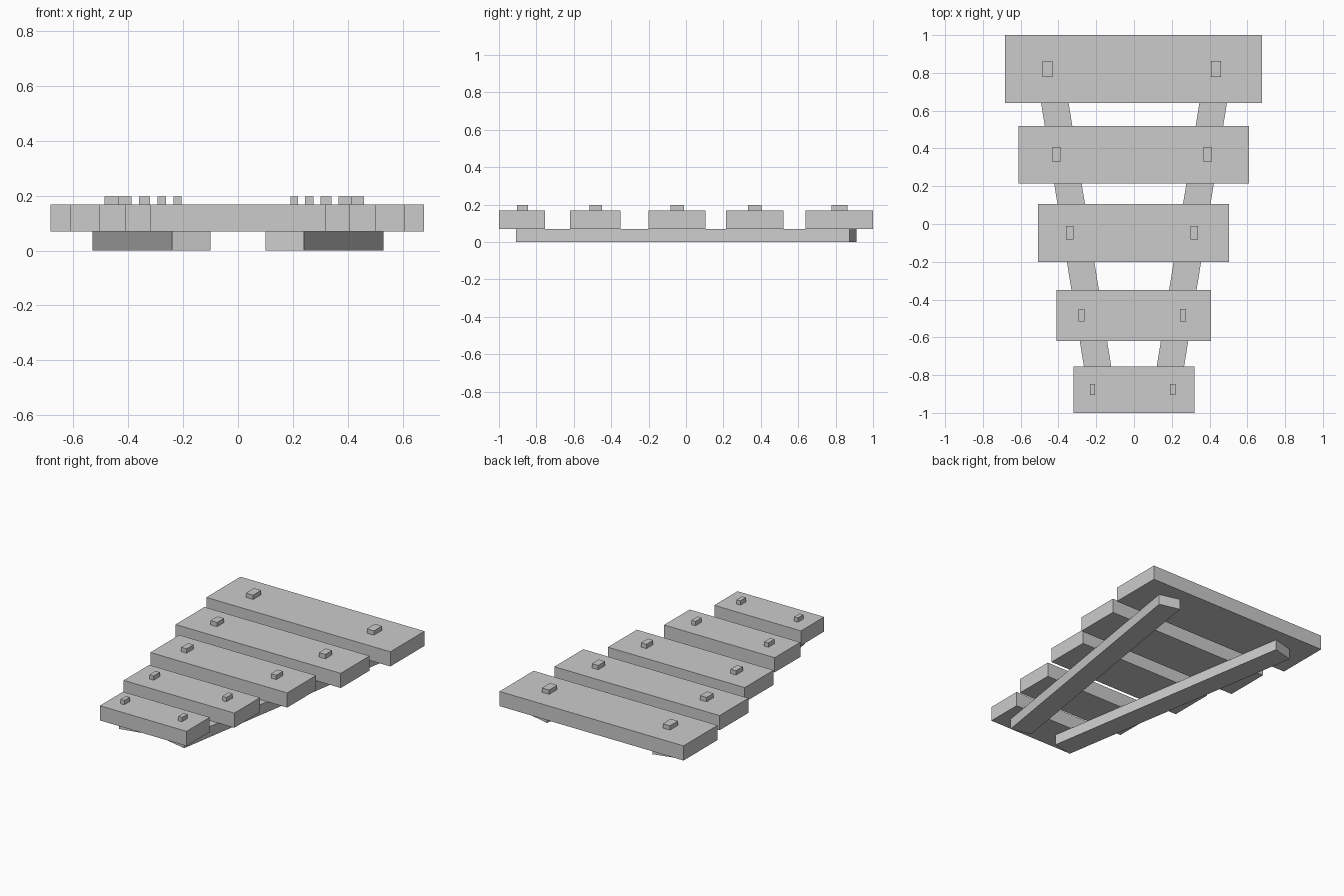
import bpy, bmesh

if "Cube" in bpy.data.objects:
    bpy.data.objects.remove(bpy.data.objects["Cube"])

RAIL_TOP, PLANK_TOP, PEG_TOP = 0.07, 0.168, 0.197


def prism(name, outline, z0, z1):
    """Extrude a flat outline from z0 up to z1."""
    bm = bmesh.new()
    face = bm.faces.new([bm.verts.new((x, y, z0)) for x, y in outline])
    ext = bmesh.ops.extrude_face_region(bm, geom=[face])
    for v in ext["geom"]:
        if isinstance(v, bmesh.types.BMVert):
            v.co.z = z1
    bmesh.ops.recalc_face_normals(bm, faces=bm.faces)
    mesh = bpy.data.meshes.new(name)
    bm.to_mesh(mesh)
    bm.free()
    obj = bpy.data.objects.new(name, mesh)
    bpy.context.collection.objects.link(obj)
    return obj


def box(name, x0, x1, y0, y1, z0, z1):
    return prism(name, [(x0, y0), (x1, y0), (x1, y1), (x0, y1)], z0, z1)


# Two splayed rails underneath
rail = [(0.24, -0.91), (0.53, 0.875), (0.39, 0.911), (0.10, -0.88)]
for side, s in (("right", 1), ("left", -1)):
    prism(f"rail_{side}", [(s * x, y) for x, y in rail], 0, RAIL_TOP)

# Planks: left, right, front, back; pegs: left x, right x, y, width, depth
planks = [
    ((-0.32, 0.32, -1.00, -0.755), (-0.22, 0.205, -0.875, 0.028, 0.058)),
    ((-0.41, 0.407, -0.62, -0.35), (-0.278, 0.26, -0.482, 0.031, 0.066)),
    ((-0.507, 0.503, -0.20, 0.105), (-0.341, 0.32, -0.047, 0.04, 0.072)),
    ((-0.612, 0.608, 0.215, 0.52), (-0.411, 0.389, 0.368, 0.047, 0.072)),
    ((-0.682, 0.677, 0.64, 1.00), (-0.459, 0.433, 0.82, 0.053, 0.085)),
]
for i, (plank, (xl, xr, y, w, d)) in enumerate(planks, 1):
    box(f"plank_{i}", *plank, RAIL_TOP, PLANK_TOP)
    # Pegs holding the plank
    for side, x in (("left", xl), ("right", xr)):
        box(f"peg_{i}_{side}", x - w / 2, x + w / 2, y - d / 2, y + d / 2,
            PLANK_TOP, PEG_TOP)
